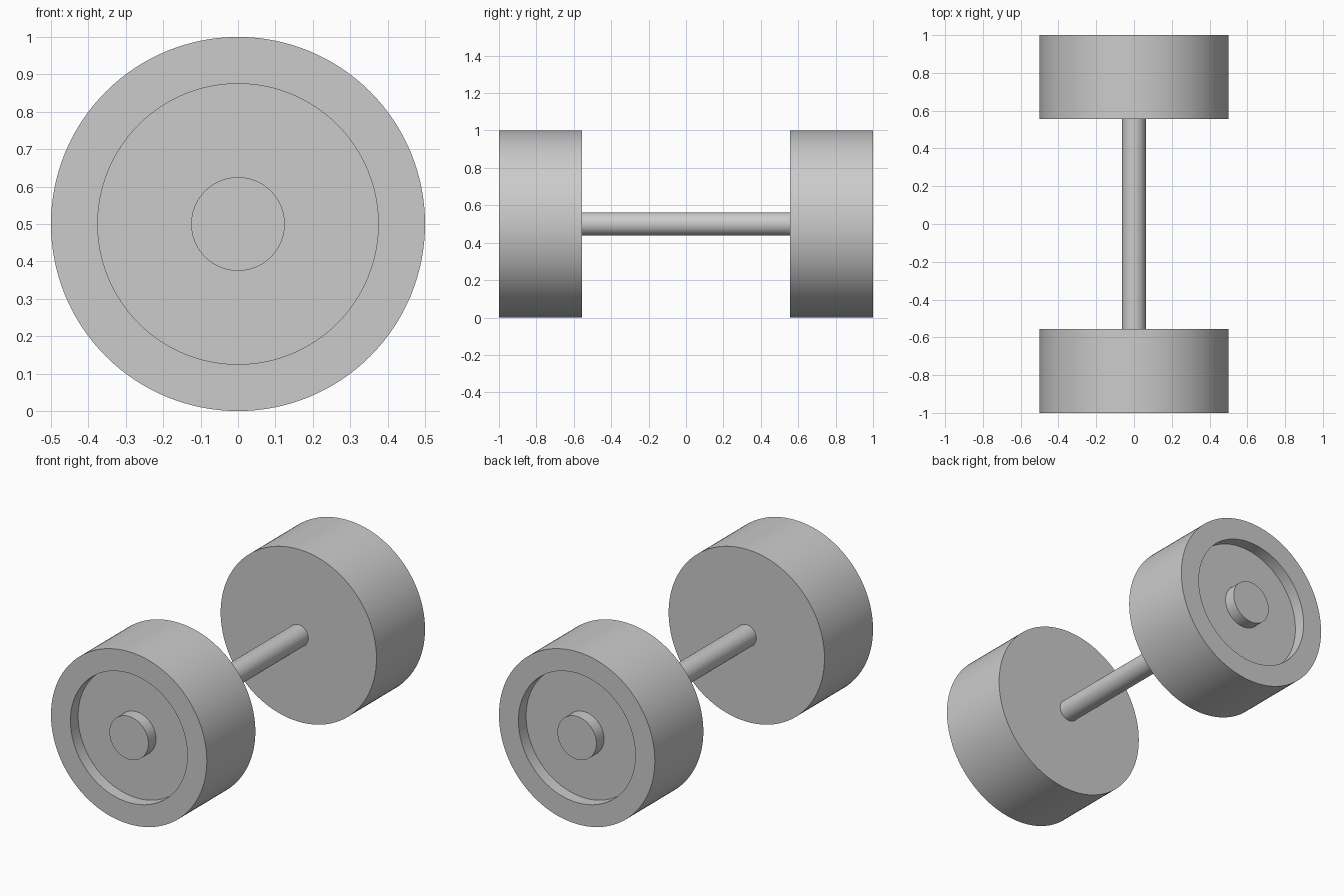
import bpy, bmesh, math
from mathutils import Matrix, Vector

cube = bpy.data.objects.get("Cube")
if cube:
    bpy.data.objects.remove(cube, do_unlink=True)

RADIUS = 0.5
OUTER, INNER = 1.0, 0.555       # end faces of each weight along y
RECESS = 0.07                   # depth of the ring-shaped hollow
SIDES = 128

grey = bpy.data.materials.new("plain_grey")
colour = (0.6, 0.6, 0.6, 1)
grey.use_nodes = True
grey.diffuse_color = colour
grey.node_tree.nodes["Principled BSDF"].inputs["Base Color"].default_value = colour


def lathe(name, profile):
    """Revolve (radius, y) points about the lengthwise axis."""
    bm = bmesh.new()
    verts = [bm.verts.new((r, y, 0)) for r, y in profile]
    edges = [bm.edges.new(pair) for pair in zip(verts, verts[1:])]
    bmesh.ops.spin(bm, geom=verts + edges, cent=(0, 0, 0), axis=(0, 1, 0),
                   angle=math.tau, steps=SIDES, use_duplicate=False)
    bmesh.ops.remove_doubles(bm, verts=bm.verts, dist=1e-5)
    bmesh.ops.recalc_face_normals(bm, faces=bm.faces)
    bm.transform(Matrix.Translation(Vector((0, 0, RADIUS))))
    mesh = bpy.data.meshes.new(name)
    bm.to_mesh(mesh)
    bm.free()
    mesh.materials.append(grey)
    obj = bpy.data.objects.new(name, mesh)
    bpy.context.collection.objects.link(obj)
    bpy.ops.object.select_all(action="DESELECT")
    obj.select_set(True)
    bpy.context.view_layer.objects.active = obj
    bpy.ops.object.shade_smooth_by_angle(angle=math.radians(30))


# Weights: raised hub, hollow ring, rim, side wall and inner face
for name, side in (("front_weight", -1), ("back_weight", 1)):
    floor = OUTER - RECESS
    profile = [(0, OUTER), (0.125, OUTER), (0.125, floor), (0.375, floor),
               (0.375, OUTER), (RADIUS, OUTER), (RADIUS, INNER), (0, INNER)]
    lathe(name, [(r, side * y) for r, y in profile])

# Handle bar between the two weights
lathe("handle_bar", [(0, -INNER), (0.0625, -INNER), (0.0625, INNER), (0, INNER)])
